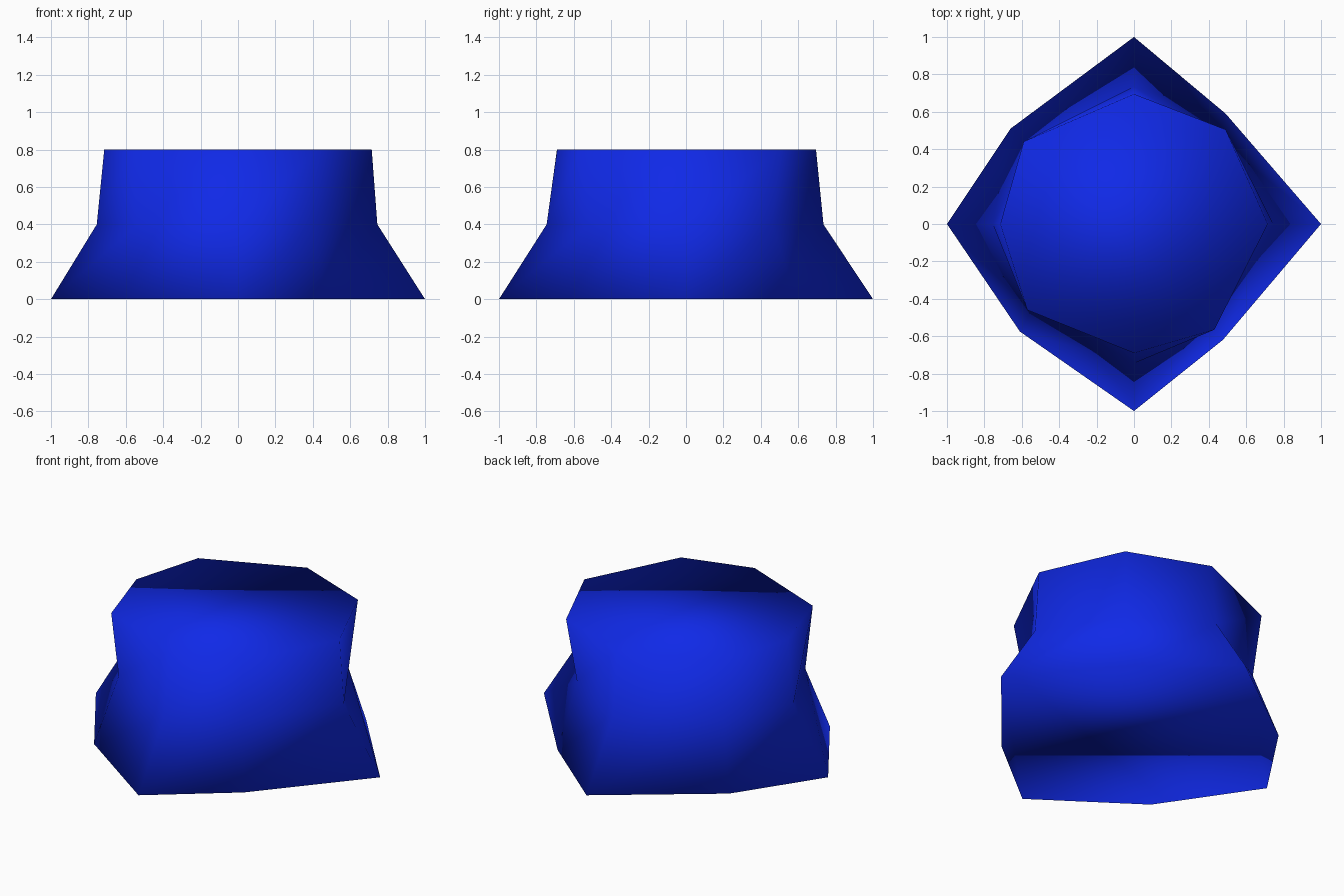
import bpy
import bmesh

cube = bpy.data.objects.get("Cube")
if cube:
    bpy.data.objects.remove(cube, do_unlink=True)

# Single deep blue colour
blue = bpy.data.materials.new("deep_blue")
blue.use_nodes = True
colour = (0.005, 0.022, 0.8, 1)
blue.diffuse_color = colour
blue.node_tree.nodes["Principled BSDF"].inputs["Base Color"].default_value = colour

# Eight-sided cross-sections, counter-clockwise from +x
foot = [(1, 0), (.49, .59), (0, 1), (-.66, .51),
        (-1, 0), (-.61, -.575), (0, -1), (.475, -.62)]
waist = [(.745, 0), (.445, .46), (0, .735), (-.55, .41),
         (-.755, 0), (-.535, -.435), (0, -.745), (.39, -.51)]
crown = [(.715, 0), (.49, .505), (0, .695), (-.59, .44),
         (-.715, 0), (-.57, -.46), (0, -.69), (.43, -.565)]

# Loft the sections and close both ends
bm = bmesh.new()
rings = [[bm.verts.new((x, y, z)) for x, y in section]
         for section, z in ((foot, 0), (waist, .4), (crown, .8))]
for low, high in zip(rings, rings[1:]):
    for i in range(len(low)):
        j = (i + 1) % len(low)
        bm.faces.new((low[i], low[j], high[j], high[i]))
bm.faces.new(rings[0][::-1])
bm.faces.new(rings[-1])

# The whole surface is softly shaded, rims included
for face in bm.faces:
    face.smooth = True

mesh = bpy.data.meshes.new("flared_block")
bm.to_mesh(mesh)
bm.free()
mesh.materials.append(blue)
block = bpy.data.objects.new("flared_block", mesh)
bpy.context.collection.objects.link(block)
